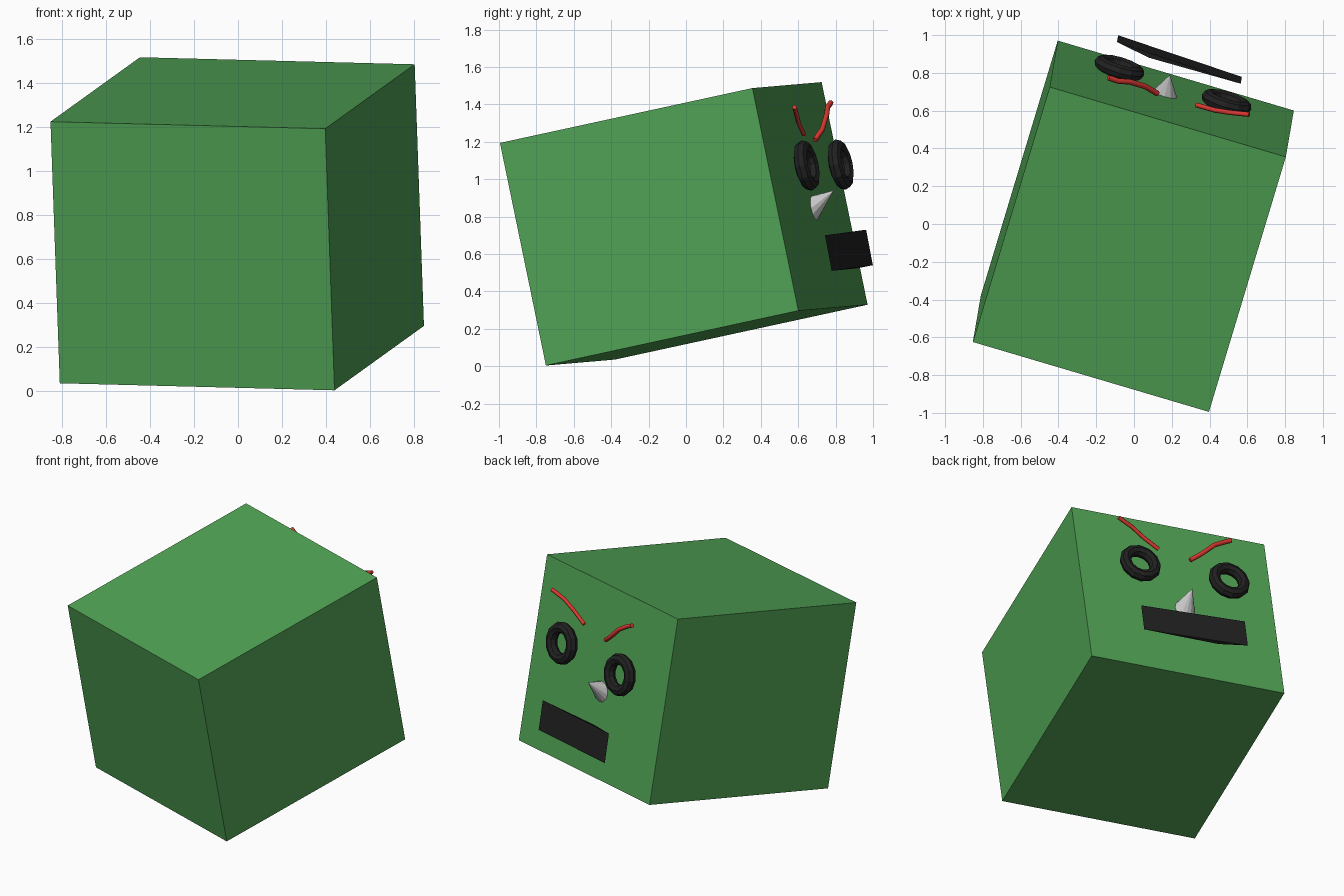
import bpy, bmesh, math
from mathutils import Matrix, Vector

if "Cube" in bpy.data.objects:
    bpy.data.objects.remove(bpy.data.objects["Cube"])

# Local axes of the tilted block: u across the face, v out of the face, w up
u = Vector((1.25, -0.37, -0.032)).normalized()
v = Vector((0.405, 1.35, 0.293))
v = (v - u * v.dot(u)).normalized()
w = u.cross(v)
face = Vector((0.2, 0.663, 0.908))          # centre of the face side


def frame(origin):
    m = Matrix((u, v, w)).transposed().to_4x4()
    m.translation = origin
    return m


def material(name, r, g, b):
    m = bpy.data.materials.new(name)
    m.diffuse_color = (r, g, b, 1)
    m.use_nodes = True
    m.node_tree.nodes["Principled BSDF"].inputs["Base Color"].default_value = m.diffuse_color
    return m


green = material("green", 0.08, 0.36, 0.09)
black = material("black", 0.015, 0.015, 0.015)
red = material("red", 0.7, 0.04, 0.03)


def add(name, bm, mat=None):
    bmesh.ops.recalc_face_normals(bm, faces=bm.faces)
    me = bpy.data.meshes.new(name)
    bm.to_mesh(me)
    bm.free()
    ob = bpy.data.objects.new(name, me)
    bpy.context.collection.objects.link(ob)
    if mat:
        me.materials.append(mat)
    return ob


# Head block
bm = bmesh.new()
bmesh.ops.create_cube(bm, size=1, matrix=frame(face - v * 0.72) @ Matrix.Diagonal((1.304, 1.44, 1.216, 1)))
add("head_block", bm, green)

# Ring eyes
for name, c in (("eye_right", (0.49, 0.645, 1.073)), ("eye_left", (-0.077, 0.827, 1.078))):
    bpy.ops.mesh.primitive_torus_add(major_radius=0.1, minor_radius=0.037,
                                     major_segments=12, minor_segments=8)
    eye = bpy.context.object
    eye.name = name
    eye.matrix_world = frame(Vector(c)) @ Matrix.Rotation(math.pi / 2, 4, 'X')
    eye.data.materials.append(black)

# Nose: upturned cone with its base against the face
bm = bmesh.new()
base = Vector((0.165, 0.69, 0.845)) - v * 0.005
apex = bm.verts.new((0.19, 0.79, 0.94))
n = 12
ring = [bm.verts.new(base + 0.068 * (u * math.cos(a) + w * math.sin(a)))
        for a in (2 * math.pi * i / n for i in range(n))]
bm.faces.new(ring)
for i in range(n):
    bm.faces.new((ring[i], ring[(i + 1) % n], apex))
add("nose", bm)

# Mouth: shallow triangular wedge floating ahead of the face
bm = bmesh.new()
top = [bm.verts.new(p) for p in ((-0.09, 0.963, 0.73), (0.565, 0.743, 0.70), (0.08, 0.88, 0.714))]
f = bm.faces.new(top)
ext = bmesh.ops.extrude_face_region(bm, geom=[f])
bmesh.ops.translate(bm, verts=[g for g in ext["geom"] if isinstance(g, bmesh.types.BMVert)],
                    vec=(0.006, 0.036, -0.19))
add("mouth", bm, black)


# Eyebrows: thin bent tubes
def brow(name, pts, radius):
    cu = bpy.data.curves.new(name, 'CURVE')
    cu.dimensions = '3D'
    cu.bevel_depth = radius
    cu.bevel_resolution = 1
    cu.use_fill_caps = True
    s = cu.splines.new('POLY')
    s.points.add(len(pts) - 1)
    for p, co in zip(s.points, pts):
        p.co = (*co, 1)
    cu.materials.append(red)
    bpy.context.collection.objects.link(bpy.data.objects.new(name, cu))


brow("eyebrow_right", [(0.33, 0.63, 1.24), (0.43, 0.602, 1.30), (0.51, 0.59, 1.35), (0.61, 0.58, 1.385)], 0.013)
brow("eyebrow_left", [(0.125, 0.69, 1.21), (0.06, 0.728, 1.265), (-0.02, 0.752, 1.345),
                      (-0.085, 0.757, 1.385), (-0.135, 0.775, 1.41)], 0.015)
